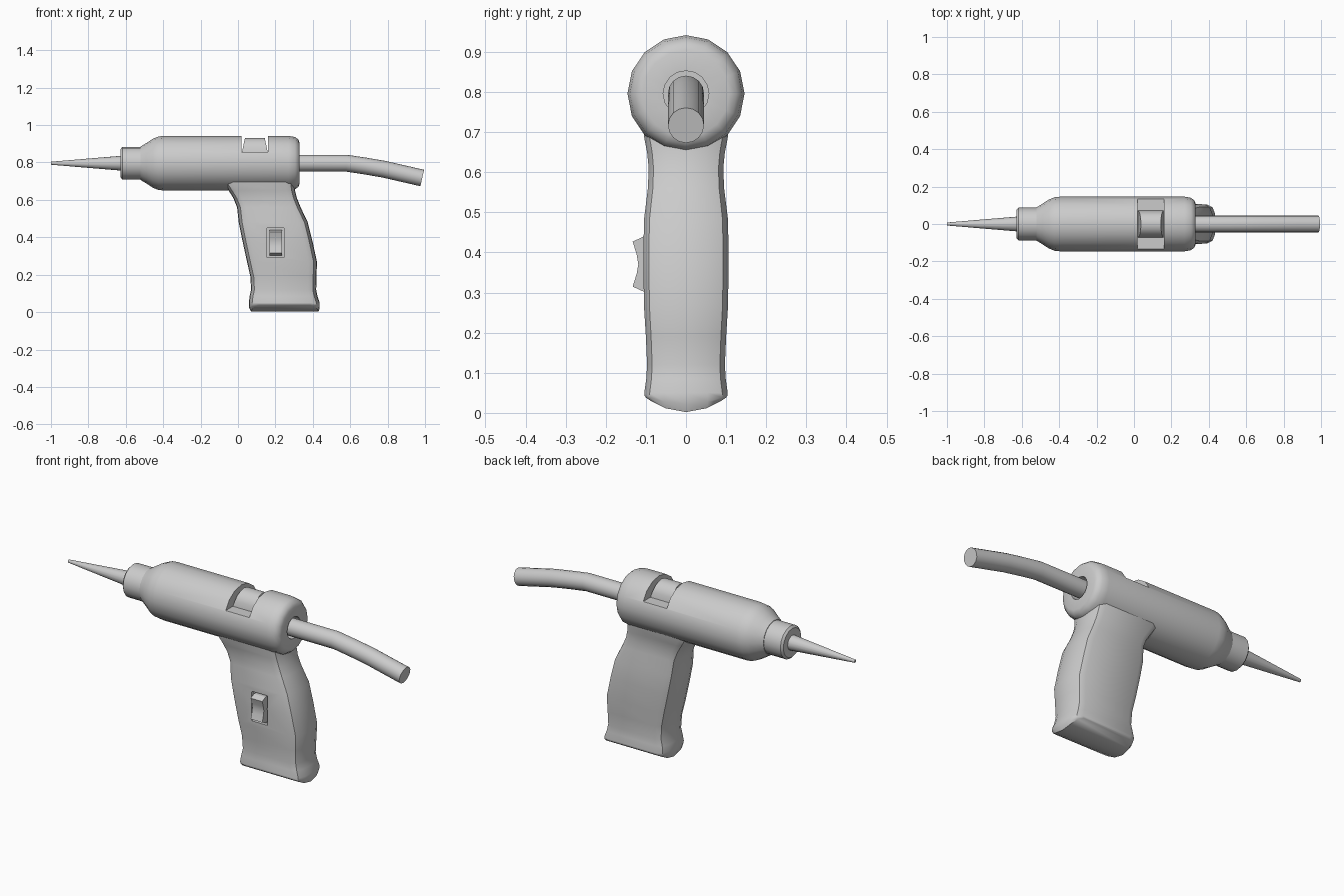
import bpy, bmesh, math

if "Cube" in bpy.data.objects:
    bpy.data.objects.remove(bpy.data.objects["Cube"])

AXIS_Z = 0.796


def finish(name, bm, angle=35):
    bmesh.ops.recalc_face_normals(bm, faces=bm.faces)
    me = bpy.data.meshes.new(name)
    bm.to_mesh(me)
    bm.free()
    ob = bpy.data.objects.new(name, me)
    bpy.context.collection.objects.link(ob)
    smooth(ob, angle)
    return ob


def smooth(ob, angle=35):
    bpy.ops.object.select_all(action='DESELECT')
    ob.select_set(True)
    bpy.context.view_layer.objects.active = ob
    bpy.ops.object.shade_smooth_by_angle(angle=math.radians(angle))


def revolve(name, profile, n=16, angle=35):
    """Turn an (x, radius) profile around the barrel axis and cap both ends."""
    bm = bmesh.new()
    rings = [[bm.verts.new((x, r * math.cos(2 * math.pi * i / n),
                            AXIS_Z + r * math.sin(2 * math.pi * i / n)))
              for i in range(n)] for x, r in profile]
    for a, b in zip(rings, rings[1:]):
        for i in range(n):
            j = (i + 1) % n
            bm.faces.new((a[i], a[j], b[j], b[i]))
    bm.faces.new(rings[0])
    bm.faces.new(rings[-1])
    return finish(name, bm, angle)


def prism(name, outline, x0, x1):
    """Extrude a (y, z) outline along x."""
    bm = bmesh.new()
    a, b = ([bm.verts.new((x, y, z)) for y, z in outline] for x in (x0, x1))
    for i in range(len(a)):
        j = (i + 1) % len(a)
        bm.faces.new((a[i], a[j], b[j], b[i]))
    bm.faces.new(a)
    bm.faces.new(b)
    return finish(name, bm, 20)


def cut_box(ob, x, y, z):
    cutter = prism("cutter", [(y[0], z[0]), (y[1], z[0]), (y[1], z[1]), (y[0], z[1])], *x)
    cutter.hide_render = True
    mod = ob.modifiers.new("cut", 'BOOLEAN')
    mod.operation = 'DIFFERENCE'
    mod.solver = 'EXACT'
    mod.object = cutter
    bpy.context.view_layer.objects.active = ob
    bpy.ops.object.modifier_apply(modifier=mod.name)
    bpy.data.objects.remove(cutter, do_unlink=True)
    smooth(ob)


# barrel with rounded rear, cable socket and top notch
barrel = revolve("barrel", [(-0.52, 0.09), (-0.49, 0.108), (-0.455, 0.131), (-0.425, 0.143),
                            (-0.395, 0.146), (0.27, 0.146), (0.305, 0.14), (0.323, 0.126),
                            (0.33, 0.108), (0.33, 0.057), (0.24, 0.057)])
cut_box(barrel, (0.02, 0.16), (-0.3, 0.3), (0.855, 1.1))

# nozzle collar and tapered tip
revolve("collar", [(-0.628, 0.076), (-0.618, 0.087), (-0.51, 0.087)])
revolve("tip", [(-1.0, 0.008), (-0.62, 0.04)], 16, 40)

# arched thumb slider in the notch, narrowing toward its top
bm = bmesh.new()
ends = []
for s in (-1, 1):
    ring = []
    for i in range(9):
        t = math.pi * i / 8
        h = 0.077 * math.sin(t)
        ring.append(bm.verts.new((0.09 + s * (0.069 - 0.016 * h / 0.077),
                                  0.072 * math.cos(t), 0.854 + h)))
    ends.append(ring)
    bm.faces.new(ring)
for i in range(9):
    j = (i + 1) % 9
    bm.faces.new((ends[0][i], ends[0][j], ends[1][j], ends[1][i]))
finish("thumb_slider", bm)

# power cable drooping at the end
path = [(0.24, AXIS_Z), (0.4, AXIS_Z), (0.58, AXIS_Z), (0.68, 0.781),
        (0.78, 0.764), (0.88, 0.741), (0.985, 0.717)]
bm = bmesh.new()
rings = []
for k, (x, z) in enumerate(path):
    p, q = path[max(k - 1, 0)], path[min(k + 1, len(path) - 1)]
    a = math.atan2(q[1] - p[1], q[0] - p[0])
    ring = []
    for i in range(16):
        t = 2 * math.pi * i / 16
        u = 0.045 * math.sin(t)
        ring.append(bm.verts.new((x - u * math.sin(a), 0.045 * math.cos(t), z + u * math.cos(a))))
    rings.append(ring)
for a, b in zip(rings, rings[1:]):
    for i in range(16):
        j = (i + 1) % 16
        bm.faces.new((a[i], a[j], b[j], b[i]))
bm.faces.new(rings[0])
bm.faces.new(rings[-1])
finish("cable", bm)

# grip sections: z, front x, back x, half width
sections = [(0.72, -0.078, 0.30, 0.106), (0.685, -0.072, 0.30, 0.104), (0.65, -0.05, 0.305, 0.097),
            (0.61, -0.025, 0.315, 0.093), (0.56, -0.005, 0.335, 0.095), (0.48, 0.004, 0.373, 0.105),
            (0.38, 0.024, 0.398, 0.106), (0.27, 0.048, 0.422, 0.105), (0.19, 0.066, 0.42, 0.1),
            (0.12, 0.07, 0.418, 0.097), (0.085, 0.062, 0.425, 0.099), (0.05, 0.058, 0.437, 0.104)]
# corner rounding: fraction of half width, inset in x
corner = [(-1, 0.045), (-0.87, 0.018), (-0.52, 0.003), (0, 0), (0.52, 0.003), (0.87, 0.018), (1, 0.045)]
bm = bmesh.new()
rows = []


def grip_row(z, x0, x1, w, sag=0.0):
    front, back = ([bm.verts.new((x + s * d, w * f, z - sag * (1 - f * f)))
                    for f, d in corner] for x, s in ((x0, 1), (x1, -1)))
    rows.append((front, back))


for z, x0, x1, w in sections:
    grip_row(z, x0, x1, w)
grip_row(0.044, 0.06, 0.437, 0.104, 0.022)
grip_row(0.038, 0.07, 0.43, 0.1, 0.036)
loops = [f[::-1] + b for f, b in rows]
for a, b in zip(loops, loops[1:]):
    for i in range(14):
        j = (i + 1) % 14
        bm.faces.new((a[i], a[j], b[j], b[i]))
for f, b in (rows[0], rows[-1]):
    for i in range(6):
        bm.faces.new((f[i], f[i + 1], b[i + 1], b[i]))
grip = finish("grip", bm)
cut_box(grip, (0.155, 0.247), (-0.3, -0.085), (0.292, 0.45))

# rocker switch in the grip recess
prism("rocker_switch", [(-0.084, 0.44), (-0.105, 0.44), (-0.133, 0.427), (-0.123, 0.395), (-0.119, 0.371),
                        (-0.123, 0.347), (-0.133, 0.315), (-0.105, 0.302), (-0.084, 0.302)], 0.168, 0.236)
